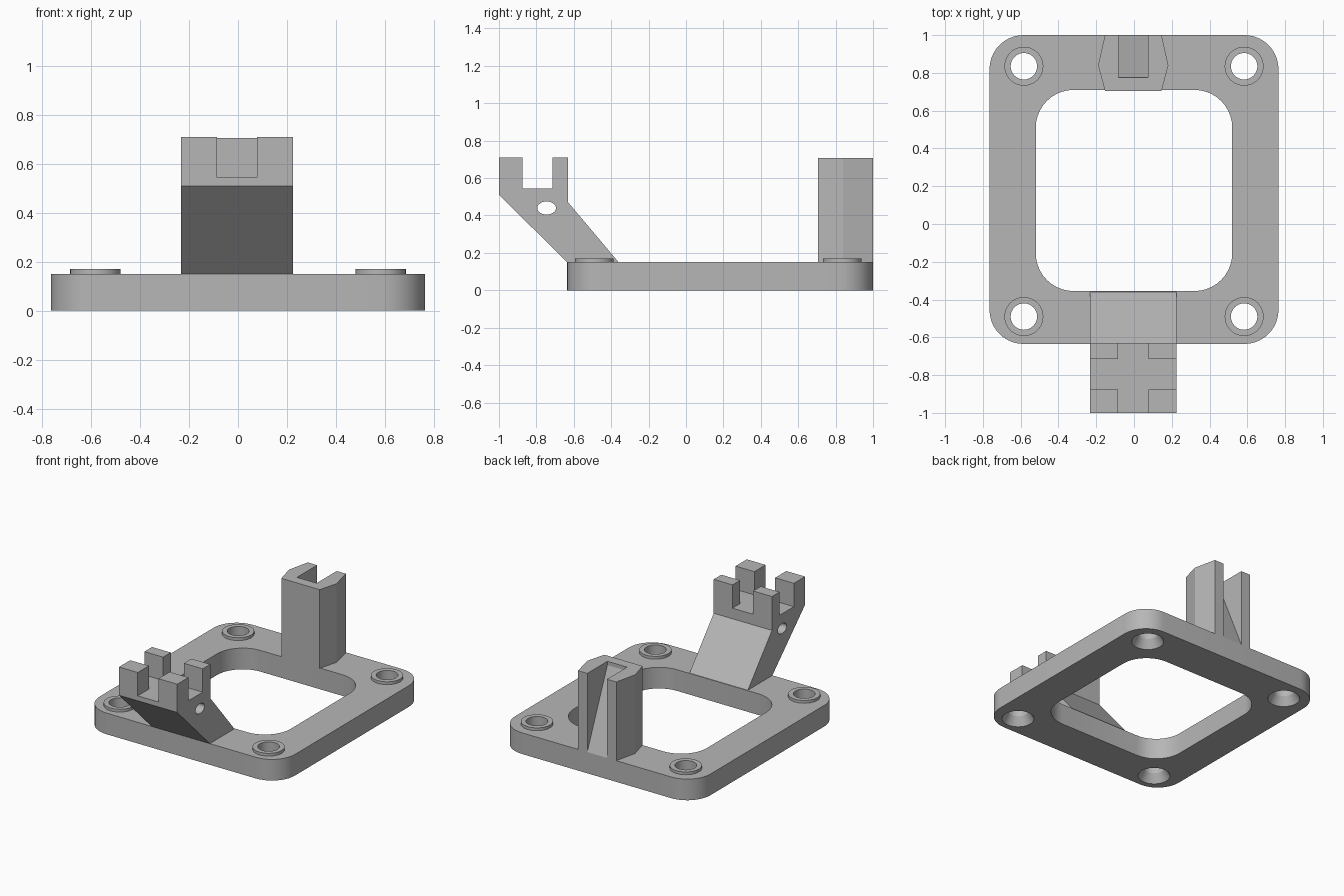
import bpy
import bmesh
from math import cos, sin, pi, radians

cube = bpy.data.objects.get("Cube")
if cube:
    bpy.data.objects.remove(cube, do_unlink=True)

grey = bpy.data.materials.new("plain_grey")
grey.use_nodes = True
COLOUR = (0.47, 0.47, 0.47, 1)
grey.diffuse_color = COLOUR
grey.node_tree.nodes["Principled BSDF"].inputs["Base Color"].default_value = COLOUR


def finish(name, bm):
    bmesh.ops.recalc_face_normals(bm, faces=bm.faces)
    mesh = bpy.data.meshes.new(name)
    bm.to_mesh(mesh)
    bm.free()
    mesh.materials.append(grey)
    obj = bpy.data.objects.new(name, mesh)
    bpy.context.collection.objects.link(obj)
    return obj


def prism(name, outline, lo, hi, axis="z"):
    """Extrude a 2D outline along z (x, y points) or along x (y, z points)."""
    bm = bmesh.new()
    place = (lambda a, b: (a, b, lo)) if axis == "z" else (lambda a, b: (lo, a, b))
    face = bm.faces.new([bm.verts.new(place(a, b)) for a, b in outline])
    out = bmesh.ops.extrude_face_region(bm, geom=[face])
    moved = [v for v in out["geom"] if isinstance(v, bmesh.types.BMVert)]
    step = (0, 0, hi - lo) if axis == "z" else (hi - lo, 0, 0)
    bmesh.ops.translate(bm, verts=moved, vec=step)
    return finish(name, bm)


def oval(cx, cy, rx, ry, n=40):
    return [(cx + rx * cos(2 * pi * i / n), cy + ry * sin(2 * pi * i / n)) for i in range(n)]


def rounded(x0, x1, y0, y1, r, n=10):
    corners = [(x1 - r, y1 - r), (x0 + r, y1 - r), (x0 + r, y0 + r), (x1 - r, y0 + r)]
    return [(cx + r * cos(pi / 2 * (k + i / n)), cy + r * sin(pi / 2 * (k + i / n)))
            for k, (cx, cy) in enumerate(corners) for i in range(n + 1)]


def lathe(name, profile, centre, n=40):
    """Closed solid turned around z; the ends of the profile are capped."""
    bm = bmesh.new()
    rings = [[bm.verts.new((x, y, z)) for x, y in oval(*centre, r, r, n)] for r, z in profile]
    for a, b in zip(rings, rings[1:]):
        for i in range(n):
            j = (i + 1) % n
            bm.faces.new((a[i], a[j], b[j], b[i]))
    bm.faces.new(rings[0])
    bm.faces.new(rings[-1])
    return finish(name, bm)


def carve(obj, cutters):
    for cutter in cutters:
        mod = obj.modifiers.new("cut", "BOOLEAN")
        mod.operation = "DIFFERENCE"
        mod.solver = "EXACT"
        mod.object = cutter
    bpy.context.view_layer.update()
    graph = bpy.context.evaluated_depsgraph_get()
    mesh = bpy.data.meshes.new_from_object(obj.evaluated_get(graph))
    obj.modifiers.clear()
    obj.data = mesh


def smooth(obj):
    bpy.ops.object.select_all(action="DESELECT")
    obj.select_set(True)
    bpy.context.view_layer.objects.active = obj
    bpy.ops.object.shade_smooth_by_angle(angle=radians(25))


PLATE_TOP = 0.15
MID = -0.004
cutters = []

# Base frame with its rounded opening
frame = prism("base_frame", rounded(-0.765, 0.765, -0.635, 1.0, 0.18), 0, PLATE_TOP)
opening = prism("opening_cutter", rounded(-0.52, 0.52, -0.355, 0.71, 0.2), -0.1, 0.3)
cutters.append(opening)

# Raised screw bosses and the countersunk holes through them
bosses = []
for side, sx in (("left", 1), ("right", -1)):
    for end, y in (("back", 0.835), ("front", -0.49)):
        spot = (sx * 0.583, y)
        boss = lathe(f"{end}_{side}_boss", [(0.103, PLATE_TOP), (0.103, 0.17)], spot)
        hole = lathe("hole_cutter", [(0.111, -0.01), (0.07, 0.06), (0.07, 0.3)], spot)
        carve(boss, [hole])
        bosses.append(boss)
        cutters.append(hole)
carve(frame, cutters)

# Leaning front cradle: side profile with a cross notch, then a second notch and pin hole
side_profile = [(-0.635, PLATE_TOP), (-1, 0.51), (-1, 0.71), (-0.875, 0.71),
                (-0.875, 0.545), (-0.715, 0.545), (-0.715, 0.71), (-0.63, 0.71),
                (-0.63, 0.47), (-0.36, PLATE_TOP)]
cradle = prism("front_cradle", side_profile, MID - 0.228, MID + 0.228, "x")
notch = prism("notch_cutter", [(-1.2, 0.545), (-0.5, 0.545), (-0.5, 0.9), (-1.2, 0.9)],
              MID - 0.081, MID + 0.081, "x")
pin = prism("pin_cutter", oval(-0.745, 0.44, 0.05, 0.035), -0.5, 0.5, "x")
carve(cradle, [notch, pin])
cutters += [notch, pin]

# Back tower: faceted column with a channel open to the back
half = [(0.077, 0.775), (0.077, 1.0), (0.15, 1.0), (0.186, 0.84), (0.15, 0.705)]
outline = [(MID + x, y) for x, y in half] + [(MID - x, y) for x, y in reversed(half)]
tower = prism("back_tower", outline, PLATE_TOP, 0.707)

# Sloped web filling the foot of the channel
ramp = prism("channel_ramp", [(0.775, PLATE_TOP), (1.0, PLATE_TOP), (0.775, 0.68)],
             MID - 0.077, MID + 0.077, "x")

for cutter in cutters:
    bpy.data.objects.remove(cutter, do_unlink=True)
for obj in [frame, cradle] + bosses:
    smooth(obj)
